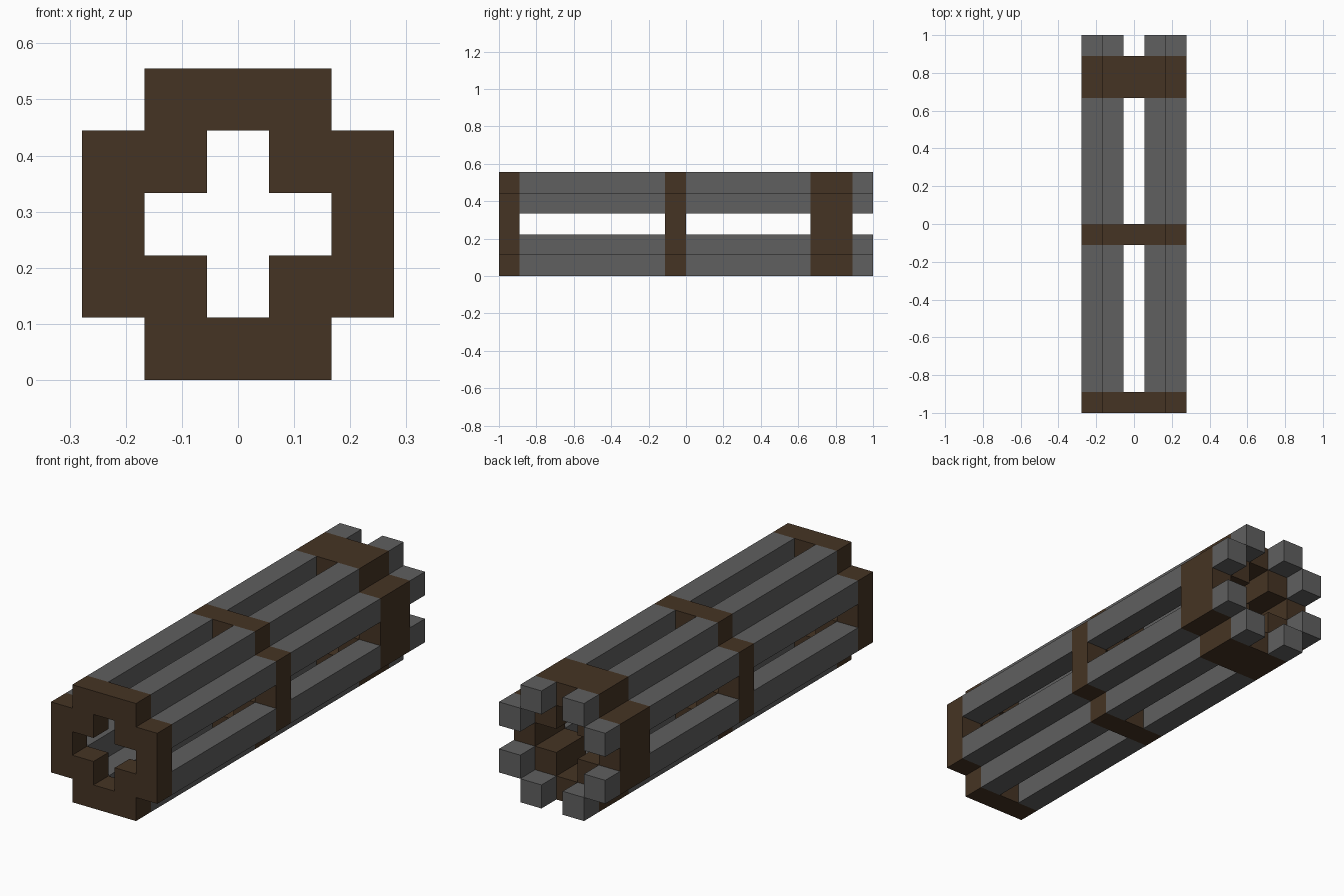
import bpy, bmesh
from mathutils import Vector

cube = bpy.data.objects.get("Cube")
if cube:
    bpy.data.objects.remove(cube, do_unlink=True)

U = 1 / 9            # one block
MID = 2.5 * U        # height of the long axis


def material(name, rgb):
    m = bpy.data.materials.new(name)
    m.use_nodes = True
    col = (*rgb, 1)
    m.diffuse_color = col
    bsdf = next(n for n in m.node_tree.nodes if n.type == 'BSDF_PRINCIPLED')
    bsdf.inputs["Base Color"].default_value = col
    bsdf.inputs["Roughness"].default_value = 0.9
    return m


BROWN = material("dark_brown", (0.060, 0.034, 0.017))
GREY = material("steel_grey", (0.115, 0.115, 0.115))


def extruded_cells(name, cells, y0, y1, mat):
    """Extrude a set of block cells (column, row) along y from y0 to y1."""
    bm = bmesh.new()
    for c, r in cells:
        corners = ((-.5, -.5), (.5, -.5), (.5, .5), (-.5, .5))
        bm.faces.new([bm.verts.new(((c + a) * U, y0, MID + (r + b) * U))
                      for a, b in corners])
    bmesh.ops.remove_doubles(bm, verts=bm.verts, dist=1e-4)
    ext = bmesh.ops.extrude_face_region(bm, geom=bm.faces[:], use_keep_orig=True)
    moved = [v for v in ext["geom"] if isinstance(v, bmesh.types.BMVert)]
    bmesh.ops.translate(bm, verts=moved, vec=Vector((0, y1 - y0, 0)))
    bmesh.ops.recalc_face_normals(bm, faces=bm.faces)
    me = bpy.data.meshes.new(name)
    bm.to_mesh(me)
    bm.free()
    me.materials.append(mat)
    ob = bpy.data.objects.new(name, me)
    bpy.context.collection.objects.link(ob)
    return ob


# Collar section: 5x5 blocks without the corners and a plus-shaped hole
span = range(-2, 3)
collar_cells = [(c, r) for c in span for r in span
                if 1 < abs(c) + abs(r) < 4]

# Collars along the length, given in blocks from the front end
collars = {"front_collar": (0, 1), "middle_collar": (8, 9), "rear_collar": (15, 17)}
for name, (a, b) in collars.items():
    extruded_cells(name, collar_cells, -1 + a * U, -1 + b * U, BROWN)

# Eight square rods, running between the collars and out of the back
rod_cells = [(c, r) for c in span for r in span if abs(c * r) == 2]
rod_spans = {"front_rod": (1, 8), "rear_rod": (9, 15), "rod_end": (17, 18)}
for name, (a, b) in rod_spans.items():
    for i, cell in enumerate(rod_cells, 1):
        extruded_cells(f"{name}_{i}", [cell], -1 + a * U, -1 + b * U, GREY)
